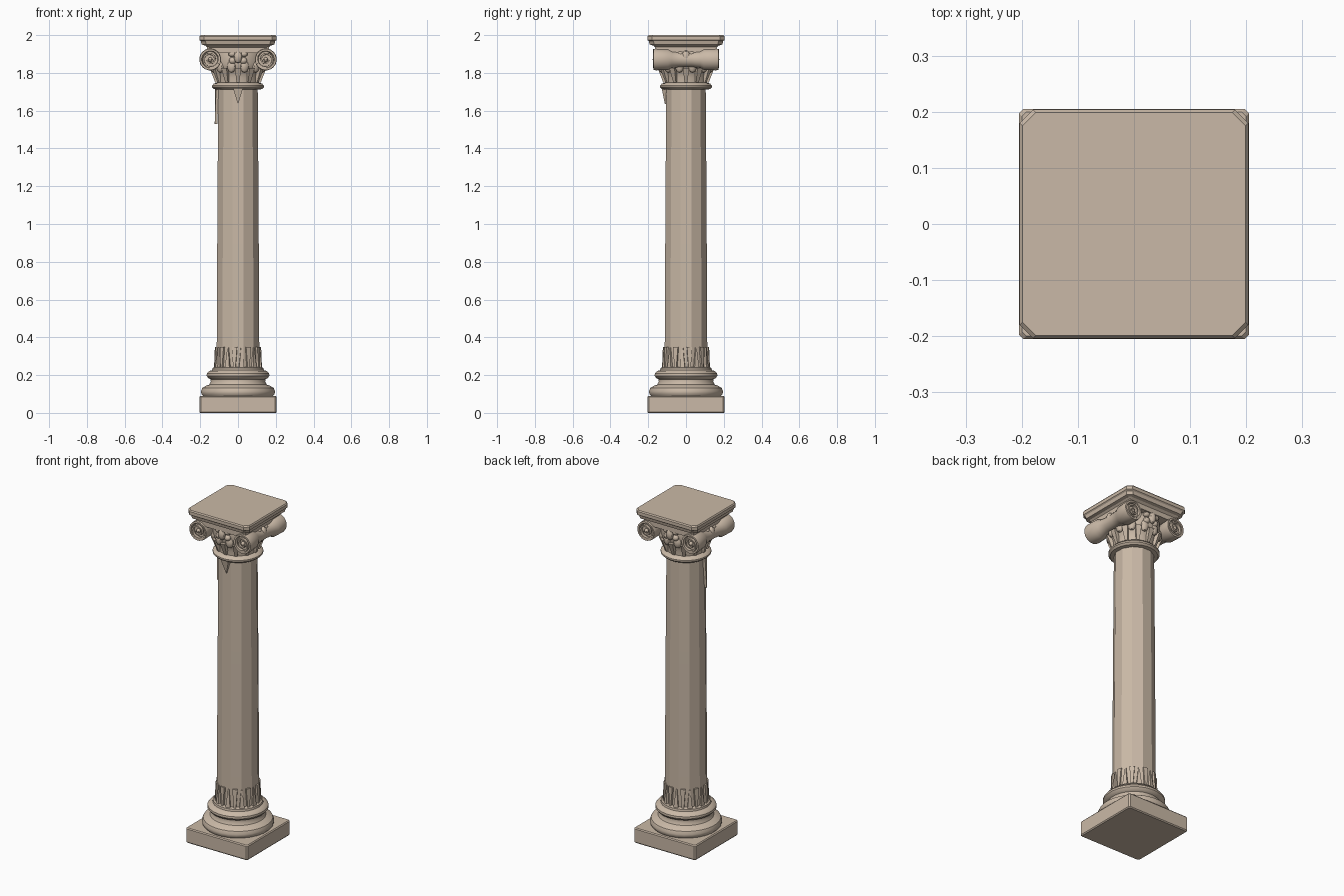
import bpy, bmesh, math
from mathutils import Matrix, Vector

if "Cube" in bpy.data.objects:
    bpy.data.objects.remove(bpy.data.objects["Cube"])

stone = bpy.data.materials.new("warm stone")
stone.diffuse_color = (0.59, 0.485, 0.385, 1)
stone.use_nodes = True
stone.node_tree.nodes["Principled BSDF"].inputs["Base Color"].default_value = stone.diffuse_color


def finish(name, bm, angle=35):
    """Turn a bmesh into a named stone object, smooth below the given angle."""
    bmesh.ops.recalc_face_normals(bm, faces=bm.faces[:])
    me = bpy.data.meshes.new(name)
    bm.to_mesh(me)
    bm.free()
    me.materials.append(stone)
    for p in me.polygons:
        p.use_smooth = True
    me.set_sharp_from_angle(angle=math.radians(angle))
    ob = bpy.data.objects.new(name, me)
    bpy.context.collection.objects.link(ob)
    return ob


def lathe(name, profile, segs, matrix=Matrix(), angle=35):
    """Revolve (radius, height) points about z, then cap both ends."""
    bm = bmesh.new()
    rings = []
    for r, z in profile:
        rings.append([bm.verts.new((r * math.cos(2 * math.pi * (i + .5) / segs),
                                    r * math.sin(2 * math.pi * (i + .5) / segs), z))
                      for i in range(segs)])
    for a, b in zip(rings, rings[1:]):
        for i in range(segs):
            j = (i + 1) % segs
            bm.faces.new((a[i], a[j], b[j], b[i]))
    bm.faces.new(rings[0][::-1])
    bm.faces.new(rings[-1])
    bmesh.ops.transform(bm, matrix=matrix, verts=bm.verts[:])
    return finish(name, bm, angle)


def square_stack(name, levels, cut):
    """Square block with clipped corners, through (half width, height) levels."""
    bm = bmesh.new()
    rings = []
    for h, z in levels:
        c = h - cut
        pts = [(h, -c), (h, c), (c, h), (-c, h), (-h, c), (-h, -c), (-c, -h), (c, -h)]
        rings.append([bm.verts.new((x, y, z)) for x, y in pts])
    for a, b in zip(rings, rings[1:]):
        for i in range(8):
            j = (i + 1) % 8
            bm.faces.new((a[i], a[j], b[j], b[i]))
    bm.faces.new(rings[0][::-1])
    bm.faces.new(rings[-1])
    return finish(name, bm, 20)


def ball(bm, centre, size, rot=0):
    m = (Matrix.Rotation(rot, 4, 'Z') @ Matrix.Translation(centre)
         @ Matrix.Diagonal((*size, 1)))
    bmesh.ops.create_uvsphere(bm, u_segments=10, v_segments=6, radius=1, matrix=m)


def wedge(bm, rot, r0, r1, w0, w1, z0, z1, depth):
    """Tapered sliver standing on the shaft, from (r0, w0, z0) to (r1, w1, z1)."""
    m = Matrix.Rotation(rot, 4, 'Z')
    vs = []
    for r, w, z in ((r0, w0, z0), (r1, w1, z1)):
        for x, y in ((r - depth, -w), (r, -w), (r, w), (r - depth, w)):
            vs.append(bm.verts.new(m @ Vector((x, y, z))))
    for i in range(4):
        j = (i + 1) % 4
        bm.faces.new((vs[i], vs[j], vs[j + 4], vs[i + 4]))
    bm.faces.new(vs[3::-1])
    bm.faces.new(vs[4:])


# Plinth and moulded base
square_stack("plinth", [(.2, 0), (.205, .006), (.205, .084), (.2, .09)], .008)
lathe("base_moulding", [(.185, .088), (.195, .1), (.197, .115), (.19, .132), (.172, .143),
                        (.153, .15), (.145, .165), (.146, .178), (.158, .184),
                        (.167, .196), (.166, .208), (.155, .221), (.138, .226),
                        (.136, .238), (.118, .243)], 28)

# Faceted shaft with slight taper
lathe("shaft", [(.117, .235), (.116, .5), (.112, 1.2), (.108, 1.73)], 12, angle=20)

# Broken flute ends at the foot of the shaft
bm = bmesh.new()
for i in range(20):
    a = 2 * math.pi * (i + .5) / 20
    if i % 2:
        wedge(bm, a, .128, .119, .014, .003, .236, .345, .02)
    else:
        wedge(bm, a, .126, .122, .006, .014, .236, .35, .02)
finish("flute_ends", bm, 20)

# Pointed flute slivers under the collar
bm = bmesh.new()
wedge(bm, -math.pi / 2, .128, .112, .025, .001, 1.715, 1.635, .024)
wedge(bm, math.radians(190), .12, .125, .014, .001, 1.72, 1.53, .014)
finish("shaft_slivers", bm, 20)

# Collar and bell of the capital
lathe("collar", [(.108, 1.712), (.128, 1.714), (.138, 1.724), (.138, 1.733), (.128, 1.744),
                 (.112, 1.748)], 28)
lathe("capital_bell", [(.112, 1.742), (.113, 1.775), (.12, 1.8), (.134, 1.825),
                       (.14, 1.85), (.14, 1.9), (.13, 1.94)], 24)

# Leaves and eggs around the bell
bm = bmesh.new()
for i in range(12):
    a = 2 * math.pi * (i + .5) / 12
    ball(bm, (.132, 0, 1.835), (.018, .024, .034), a)
    wedge(bm, a + math.pi / 12, .121, .15, .008, .016, 1.75, 1.825, .022)
finish("bell_leaves", bm)

# Slab joining the scrolls
bm = bmesh.new()
bmesh.ops.create_cube(bm, size=1, matrix=Matrix.Translation((0, 0, 1.924))
                      @ Matrix.Diagonal((.33, .325, .036, 1)))
finish("scroll_channel", bm)
square_stack("capital_neck", [(.15, 1.925), (.175, 1.945), (.175, 1.957)], .01)

# Scroll rolls run front to back, waisted in the middle, with recessed ends
half = [(.040, .158), (.046, .172), (.056, .172), (.058, .16), (.056, .095), (.045, .075),
        (.04, .03)]
roll = [(r, -y) for r, y in half] + [(r, y) for r, y in reversed(half)]
for side, sx in (("left", -1), ("right", 1)):
    m = Matrix.Translation((sx * .147, 0, 1.871)) @ Matrix.Rotation(math.pi / 2, 4, 'X')
    lathe(side + "_scroll", roll, 20, m)
    # Raised spiral and eye on both ends of the roll
    for end, sy in (("front", -1), ("back", 1)):
        bm = bmesh.new()
        n, prev = 28, None
        for k in range(n + 1):
            t = k / n
            a = math.pi / 2 - t * 3.4 * math.pi
            r = .052 - .037 * t
            ring = []
            for rr, y in ((r + .005, .155), (r + .004, .175), (r - .004, .175), (r - .005, .155)):
                ring.append(bm.verts.new((sx * (.147 - rr * math.cos(a)), sy * y,
                                          1.871 + rr * math.sin(a))))
            if prev:
                for q in range(3):
                    bm.faces.new((prev[q], prev[q + 1], ring[q + 1], ring[q]))
            prev = ring
        ball(bm, (sx * .147, sy * .163, 1.871), (.012, .014, .012))
        finish(f"{side}_{end}_spiral", bm)

# Flower ornament in the middle of each face
for k, name in enumerate(("right", "back", "left", "front")):
    bm = bmesh.new()
    a = k * math.pi / 2
    out = .152 if k % 2 else .168
    ball(bm, (out, 0, 1.885), (.02, .022, .034), a)
    for s in (-1, 1):
        ball(bm, (out - .012, s * .03, 1.9), (.018, .022, .016), a)
        ball(bm, (out - .014, s * .028, 1.865), (.018, .02, .018), a)
    finish(name + "_ornament", bm)

# Abacus slab on top
square_stack("abacus", [(.176, 1.945), (.192, 1.95), (.197, 1.968), (.204, 1.974),
                        (.204, 1.993), (.199, 2.0)], .024)
